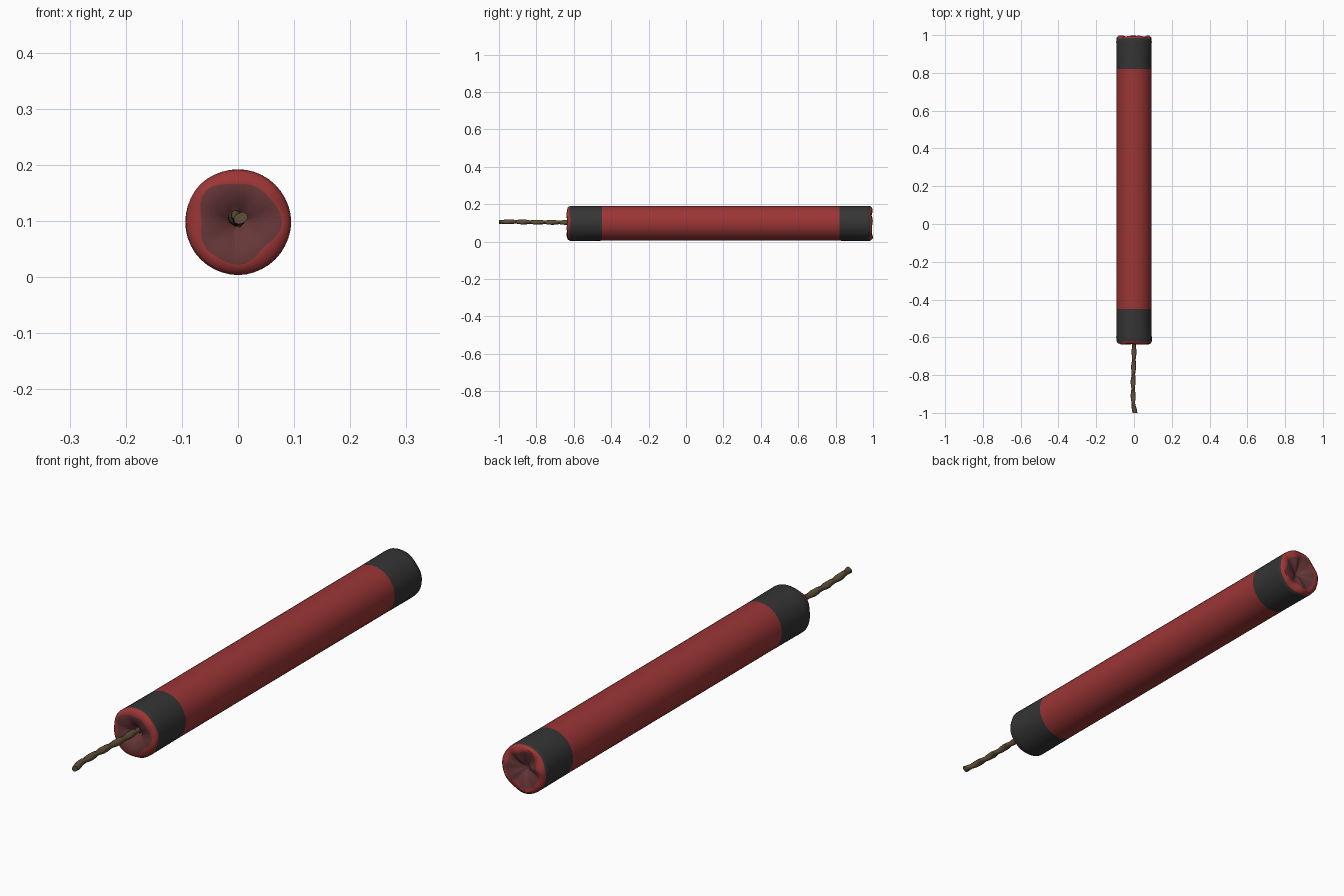
import bpy, bmesh, math, random
from mathutils import Vector

if "Cube" in bpy.data.objects:
    bpy.data.objects.remove(bpy.data.objects["Cube"])
random.seed(4)

SIDES = 40
CZ = 0.098


def material(name, rgb):
    m = bpy.data.materials.new(name)
    m.diffuse_color = (*rgb, 1)
    m.use_nodes = True
    m.node_tree.nodes["Principled BSDF"].inputs["Base Color"].default_value = m.diffuse_color
    return m


red = material("red paper", (0.33, 0.036, 0.036))
dark_red = material("dark red paper", (0.135, 0.038, 0.04))
black = material("black tape", (0.035, 0.035, 0.035))
brown = material("brown cord", (0.115, 0.078, 0.04))


def lathe(name, rings, mats, close_end=False):
    """rings: (y, radius, crumple in y, crumple in radius, phase); mats: one per strip"""
    bm = bmesh.new()
    loops = []
    for y, r, wy, wr, ph in rings:
        loop = []
        for i in range(SIDES):
            a = 2 * math.pi * i / SIDES
            w = 0.6 * math.sin(3 * a + ph) + 0.4 * math.sin(5 * a + 2.1 * ph)
            rr = r + wr * w
            loop.append(bm.verts.new((rr * math.cos(a), y + wy * math.sin(4 * a + ph) * 0.6
                                      + wy * 0.4 * math.sin(7 * a), CZ + rr * math.sin(a))))
        loops.append(loop)
    used = []
    for k, (la, lb) in enumerate(zip(loops, loops[1:])):
        if mats[k] not in used:
            used.append(mats[k])
        for i in range(SIDES):
            j = (i + 1) % SIDES
            f = bm.faces.new((la[i], la[j], lb[j], lb[i]))
            f.material_index = used.index(mats[k])
    if close_end:
        f = bm.faces.new(loops[-1])
        f.material_index = used.index(mats[-1])
    bmesh.ops.recalc_face_normals(bm, faces=bm.faces)
    # make sure the outside faces outward
    f = max(bm.faces, key=lambda f: math.hypot(f.calc_center_median().x, f.calc_center_median().z - CZ))
    c = f.calc_center_median()
    if f.normal.dot(Vector((c.x, 0, c.z - CZ)) - Vector((0, 0, 0))) < 0:
        bmesh.ops.reverse_faces(bm, faces=bm.faces)
    me = bpy.data.meshes.new(name)
    bm.to_mesh(me)
    bm.free()
    ob = bpy.data.objects.new(name, me)
    bpy.context.collection.objects.link(ob)
    for m in used:
        me.materials.append(m)
    bpy.ops.object.select_all(action='DESELECT')
    ob.select_set(True)
    bpy.context.view_layer.objects.active = ob
    bpy.ops.object.shade_smooth_by_angle(angle=math.radians(50))
    return ob


R = 0.093
# main paper tube
lathe("tube", [(-0.45, R, 0, 0, 0), (0.82, R, 0, 0, 0)], [red])

# front end: tape band, folded red rim, dark sunken centre
lathe("front_end", [
    (-0.45, R, 0, 0, 0), (-0.60, R + 0.001, 0, 0, 0), (-0.621, R + 0.001, 0.003, 0.001, 1),
    (-0.632, 0.088, 0.003, 0.002, 1), (-0.637, 0.072, 0.002, 0.008, 1),
    (-0.633, 0.055, 0.002, 0.004, 1), (-0.625, 0.03, 0.002, 0.002, 2),
    (-0.600, 0.010, 0, 0, 0)],
    [black, black, red, red, dark_red, dark_red, dark_red], True)

# back end: tape band, crumpled red folds, sunken centre
lathe("back_end", [
    (0.82, R, 0, 0, 0), (0.965, R + 0.001, 0, 0, 0), (0.984, R, 0.003, 0.001, 2),
    (0.994, 0.082, 0.005, 0.003, 2), (0.993, 0.068, 0.006, 0.008, 2),
    (0.986, 0.042, 0.006, 0.005, 3), (0.977, 0.02, 0.004, 0.003, 3),
    (0.965, 0.006, 0, 0, 0)],
    [black, black, red, red, dark_red, dark_red, dark_red], True)

# twisted fuse: oval section swept along a slightly bent path
bm = bmesh.new()
STEPS, N = 36, 10
path = [(0, -0.60, 0.103), (0.0, -0.70, 0.103), (-0.005, -0.85, 0.105), (-0.004, -0.95, 0.107), (0.005, -1.0, 0.105)]


def path_point(y):
    for (x0, y0, z0), (x1, y1, z1) in zip(path, path[1:]):
        if y >= y1 - 1e-6:
            t = (y - y0) / (y1 - y0)
            return x0 + (x1 - x0) * t, z0 + (z1 - z0) * t


prev = None
for s in range(STEPS + 1):
    y = -0.60 - 0.40 * s / STEPS
    x, z = path_point(y)
    tw = s * 0.45
    loop = []
    for i in range(N):
        a = 2 * math.pi * i / N
        r = 0.0115 + 0.002 * math.cos(2 * (a - tw))
        loop.append(bm.verts.new((x + r * math.cos(a), y, z + r * math.sin(a))))
    if prev:
        for i in range(N):
            j = (i + 1) % N
            bm.faces.new((prev[i], prev[j], loop[j], loop[i]))
    else:
        bm.faces.new(loop)
    prev = loop
bm.faces.new(prev)
bmesh.ops.recalc_face_normals(bm, faces=bm.faces)
me = bpy.data.meshes.new("fuse")
bm.to_mesh(me)
bm.free()
me.materials.append(brown)
fuse = bpy.data.objects.new("fuse", me)
bpy.context.collection.objects.link(fuse)
bpy.ops.object.select_all(action='DESELECT')
fuse.select_set(True)
bpy.context.view_layer.objects.active = fuse
bpy.ops.object.shade_smooth_by_angle(angle=math.radians(50))
